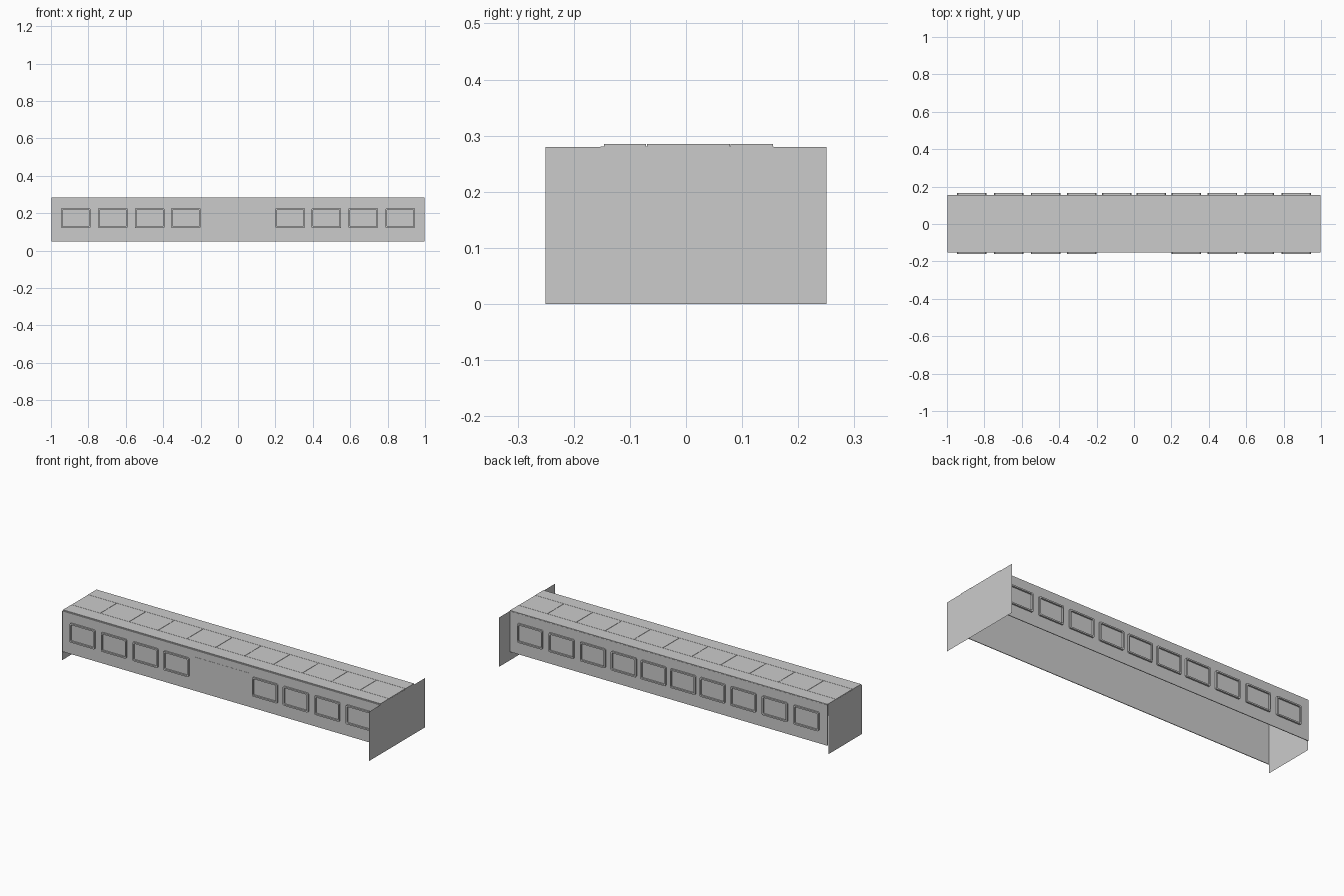
import bpy, bmesh

if "Cube" in bpy.data.objects:
    bpy.data.objects.remove(bpy.data.objects["Cube"])


def add_mesh(name, bm):
    bmesh.ops.recalc_face_normals(bm, faces=bm.faces)
    mesh = bpy.data.meshes.new(name)
    bm.to_mesh(mesh)
    bm.free()
    ob = bpy.data.objects.new(name, mesh)
    bpy.context.collection.objects.link(ob)
    return ob


def box(name, x0, x1, y0, y1, z0, z1):
    bm = bmesh.new()
    bmesh.ops.create_cube(bm, size=1)
    for v in bm.verts:
        v.co = (x1 if v.co.x > 0 else x0,
                y1 if v.co.y > 0 else y0,
                z1 if v.co.z > 0 else z0)
    return add_mesh(name, bm)


def outline(x0, x1, z0, z1, c):
    # rectangle with clipped corners
    return [(x0 + c, z0), (x1 - c, z0), (x1, z0 + c), (x1, z1 - c),
            (x1 - c, z1), (x0 + c, z1), (x0, z1 - c), (x0, z0 + c)]


def window_frame(name, cx, y_wall, y_out):
    w, z0, z1, rim = 0.079, 0.12, 0.228, 0.008
    outer = outline(cx - w, cx + w, z0, z1, 0.005)
    inner = outline(cx - w + rim, cx + w - rim, z0 + rim, z1 - rim, 0.004)
    bm = bmesh.new()
    loops = [[bm.verts.new((x, y, z)) for x, z in pts]
             for pts, y in ((outer, y_wall), (outer, y_out),
                            (inner, y_out), (inner, y_wall))]
    for k in range(4):
        a, b = loops[k], loops[(k + 1) % 4]
        for i in range(8):
            j = (i + 1) % 8
            bm.faces.new((a[i], a[j], b[j], b[i]))
    return add_mesh(name, bm)


def end_plate(name, x, half, z0, z1):
    bm = bmesh.new()
    bm.faces.new([bm.verts.new((x, y, z)) for y, z in
                  ((-half, z0), (half, z0), (half, z1), (-half, z1))])
    return add_mesh(name, bm)


FRONT, BACK, BASE, THICK = -0.152, 0.156, 0.05, 0.004

# carriage shell: thin walls and roof liner, open underneath
profile = [(FRONT, BASE), (FRONT, 0.281), (BACK, 0.281), (BACK, BASE),
           (BACK - THICK, BASE), (BACK - THICK, 0.278),
           (FRONT + THICK, 0.278), (FRONT + THICK, BASE)]
bm = bmesh.new()
ends = [[bm.verts.new((x, y, z)) for y, z in profile] for x in (-0.998, 0.998)]
for i in range(8):
    j = (i + 1) % 8
    bm.faces.new((ends[0][i], ends[0][j], ends[1][j], ends[1][i]))
for e in ends:
    for q in ((0, 1, 6, 7), (1, 2, 5, 6), (2, 3, 4, 5)):
        bm.faces.new([e[i] for i in q])
add_mesh("carriage_shell", bm)

# roof: two long side strips and a row of centre panels, split by seams
box("roof_strip_front", -0.998, 0.998, -0.146, -0.071, 0.2805, 0.285)
box("roof_strip_back", -0.998, 0.998, 0.0795, BACK - 0.001, 0.2805, 0.285)
PANELS = 11
pitch = 1.996 / PANELS
for i in range(PANELS):
    x = -0.998 + i * pitch
    box(f"roof_panel_{i + 1}", x + 0.001, x + pitch - 0.001,
        -0.0695, 0.078, 0.2805, 0.285)

# windows: ten along the back, eight along the front beside the doors
half_centres = [0.093, 0.279, 0.473, 0.67, 0.868]
for side in (-1, 1):
    tag = "left" if side < 0 else "right"
    for i, c in enumerate(half_centres):
        window_frame(f"back_window_{tag}_{i + 1}", side * c, BACK - 0.001, 0.165)
        if i:
            window_frame(f"front_window_{tag}_{i}", side * c, FRONT + 0.001, -0.161)

# nearly flush door panels in the middle of the front
box("door_left", -0.18, -0.001, FRONT - 0.001, FRONT + 0.001, 0.115, 0.242)
box("door_right", 0.001, 0.18, FRONT - 0.001, FRONT + 0.001, 0.115, 0.242)

# end plates: wide one on the right, body-width one on the left
end_plate("right_end_plate", 1.0, 0.25, 0.0, 0.28)
end_plate("left_end_plate", -1.0, 0.15, 0.0, 0.28)
